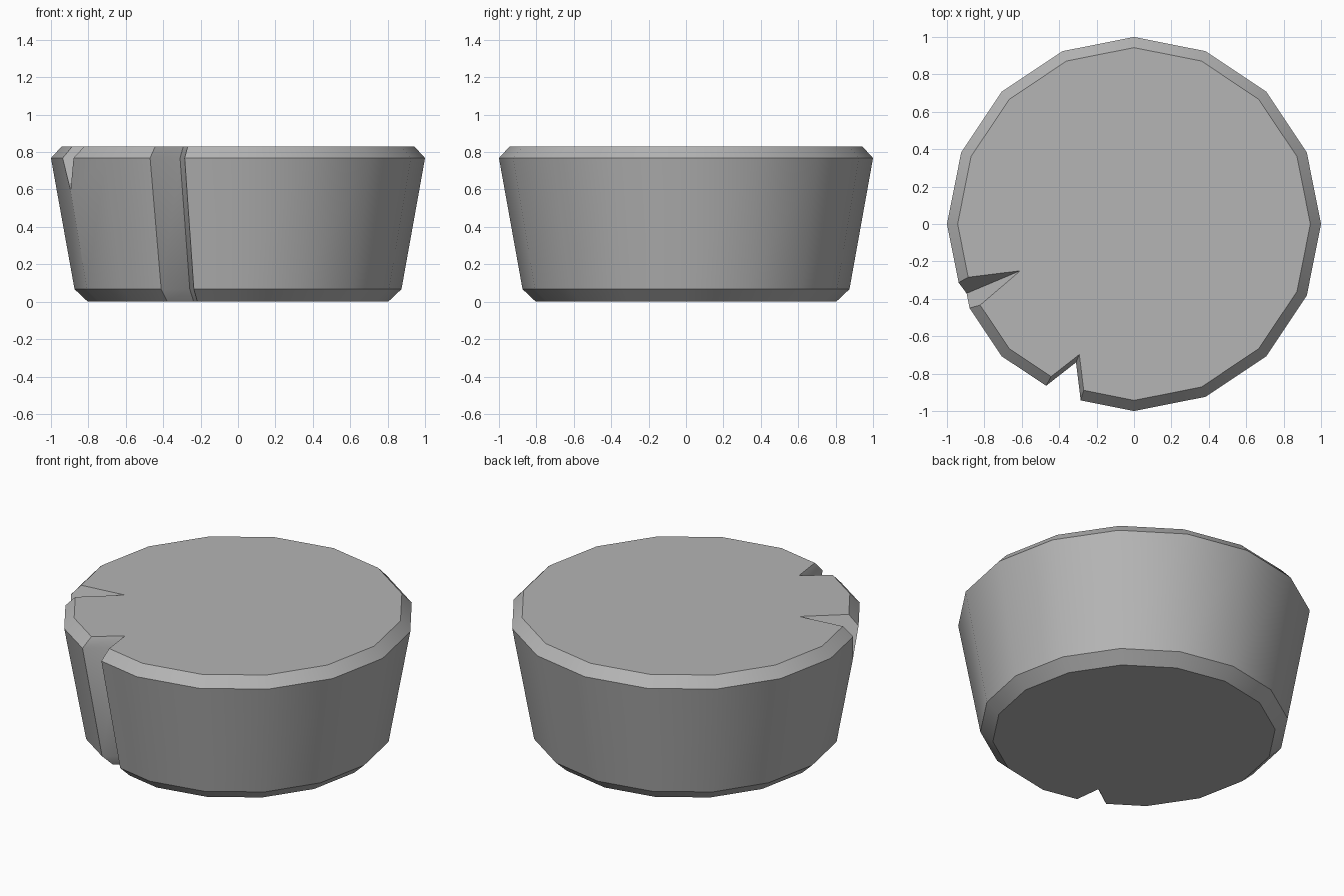
import bpy, bmesh
from math import sin, cos, pi
from mathutils import Vector

if "Cube" in bpy.data.objects:
    bpy.data.objects.remove(bpy.data.objects["Cube"])


def add_object(name, bm):
    bmesh.ops.recalc_face_normals(bm, faces=bm.faces)
    mesh = bpy.data.meshes.new(name)
    bm.to_mesh(mesh)
    bm.free()
    ob = bpy.data.objects.new(name, mesh)
    bpy.context.collection.objects.link(ob)
    return ob


def outline(scale, shift):
    """16-sided outline, one corner replaced by a notch (shift narrows it)."""
    pts = []
    for i in range(16):
        if i == 11:
            pts += [(-0.47, -0.865), (-0.31 + shift, -0.74),
                    (-0.285 + shift, -0.943 - shift * 0.2)]
        else:
            pts.append((cos(i * pi / 8), sin(i * pi / 8)))
    return [(x * scale, y * scale) for x, y in pts]


# Tapered body with chamfered rims: (scale, height, notch shift)
bm = bmesh.new()
rings = [[bm.verts.new((x, y, z)) for x, y in outline(s, d)]
         for s, z, d in [(0.803, 0, 0.015), (0.874, 0.067, 0.015),
                         (1.0, 0.768, 0), (0.943, 0.83, 0)]]
n = len(rings[0])
for a, b in zip(rings, rings[1:]):
    for i in range(n):
        j = (i + 1) % n
        bm.faces.new((a[i], a[j], b[j], b[i]))
bm.faces.new(rings[0][::-1])
bm.faces.new(rings[-1])
body = add_object("stone_drum", bm)

# Wedge cutter for the chip in the upper rim
tip = Vector((-0.608, -0.25, 0.83))
rim = [Vector((-0.89, -0.285, 0.83)), Vector((-0.822, -0.433, 0.83))]
low = Vector((-0.895, -0.371, 0.595))
far = [tip + (p - tip) * 1.6 for p in rim + [low]]
up = Vector((0, 0, 0.2))
bm = bmesh.new()
for p in [tip, *far, tip + up, far[0] + up, far[1] + up]:
    bm.verts.new(p)
bmesh.ops.convex_hull(bm, input=bm.verts)
cutter = add_object("chip_cutter", bm)
cutter.hide_render = True

mod = body.modifiers.new("chip", 'BOOLEAN')
mod.operation = 'DIFFERENCE'
mod.solver = 'EXACT'
mod.object = cutter
bpy.context.view_layer.objects.active = body
body.select_set(True)
bpy.ops.object.modifier_apply(modifier=mod.name)
bpy.data.objects.remove(cutter)

# Smooth sides, sharp chamfers and cuts
bpy.ops.object.shade_smooth_by_angle(angle=pi / 6)

# Mid-grey stone
stone = bpy.data.materials.new("stone_grey")
stone.diffuse_color = (0.46, 0.46, 0.46, 1)
stone.use_nodes = True
stone.node_tree.nodes["Principled BSDF"].inputs["Base Color"].default_value = stone.diffuse_color
body.data.materials.clear()
body.data.materials.append(stone)
